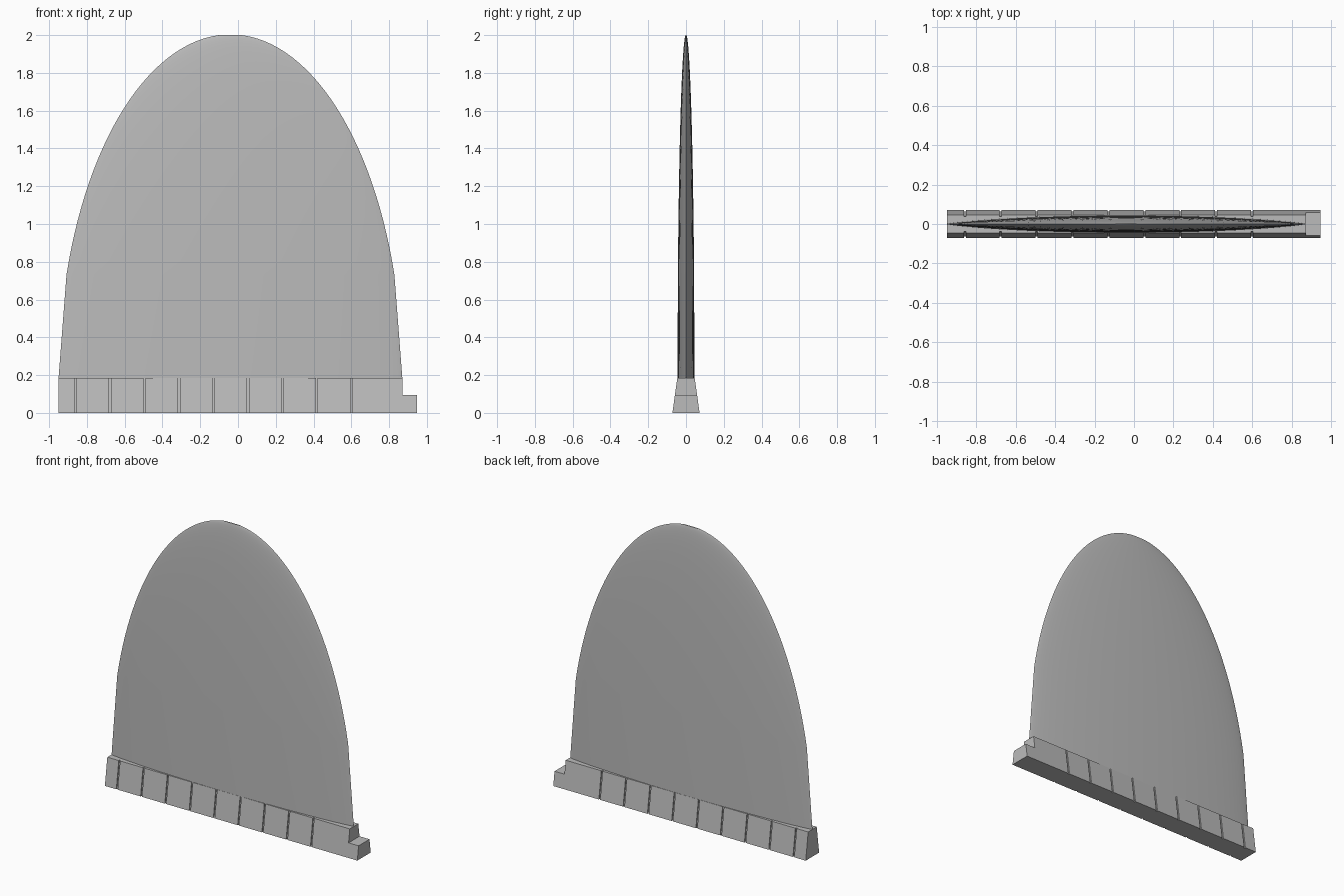
import bpy, bmesh, math

if "Cube" in bpy.data.objects:
    bpy.data.objects.remove(bpy.data.objects["Cube"])

grey = bpy.data.materials.new("plain grey")
grey.diffuse_color = (0.5, 0.5, 0.5, 1)
grey.use_nodes = True
grey.node_tree.nodes["Principled BSDF"].inputs["Base Color"].default_value = grey.diffuse_color


def loft(name, rings, smooth=False):
    """Skin a list of equal closed rings and cap both ends."""
    bm = bmesh.new()
    loops = [[bm.verts.new(p) for p in ring] for ring in rings]
    n = len(loops[0])
    for a, b in zip(loops, loops[1:]):
        for i in range(n):
            j = (i + 1) % n
            bm.faces.new((a[i], a[j], b[j], b[i]))
    bm.faces.new(loops[0])
    bm.faces.new(loops[-1])
    bmesh.ops.recalc_face_normals(bm, faces=bm.faces)
    me = bpy.data.meshes.new(name)
    bm.to_mesh(me)
    bm.free()
    me.materials.append(grey)
    ob = bpy.data.objects.new(name, me)
    bpy.context.collection.objects.link(ob)
    if smooth:
        bpy.context.view_layer.objects.active = ob
        ob.select_set(True)
        bpy.ops.object.shade_smooth_by_angle(angle=math.radians(40))
        ob.select_set(False)
    return ob


# Thin domed panel: lens-shaped sections under an elliptical outline
CX, Z0, HALF, RISE, THICK = -0.04, 0.185, 0.91, 1.819, 0.045
SIDES = 64
angles = [0.0] + [math.radians(17.5 + i * 68.5 / 28) for i in range(29)]
rings = []
for a in angles:
    w, z = math.cos(a), Z0 + RISE * math.sin(a)
    ring = []
    for k in range(SIDES):
        t = 2 * math.pi * k / SIDES
        s = math.sin(t)
        y = math.copysign(abs(s) ** 1.5, s) * THICK
        ring.append((CX + HALF * w * math.cos(t), y * w, min(z, 2.0)))
    rings.append(ring)
loft("domed_panel", rings, smooth=True)


# Tapered base strip with narrow vertical grooves on both sides
def base_section(x, top, inset=0.0):
    lo = 0.072 - inset
    hi = 0.072 - 0.026 * top / Z0 - inset
    return [(x, -lo, 0), (x, lo, 0), (x, hi, top), (x, -hi, top)]


DEPTH, GAP = 0.008, 0.005
sections = [base_section(-0.95, Z0)]
for i in range(9):
    x = -0.859 + i * 0.1823
    for dx, inset in ((-GAP, 0), (-GAP, DEPTH), (GAP, DEPTH), (GAP, 0)):
        sections.append(base_section(x + dx, Z0, inset))
sections.append(base_section(0.872, Z0))
loft("grooved_base", sections)

# Low step at the right end
loft("end_step", [base_section(0.872, 0.095), base_section(0.947, 0.095)])
